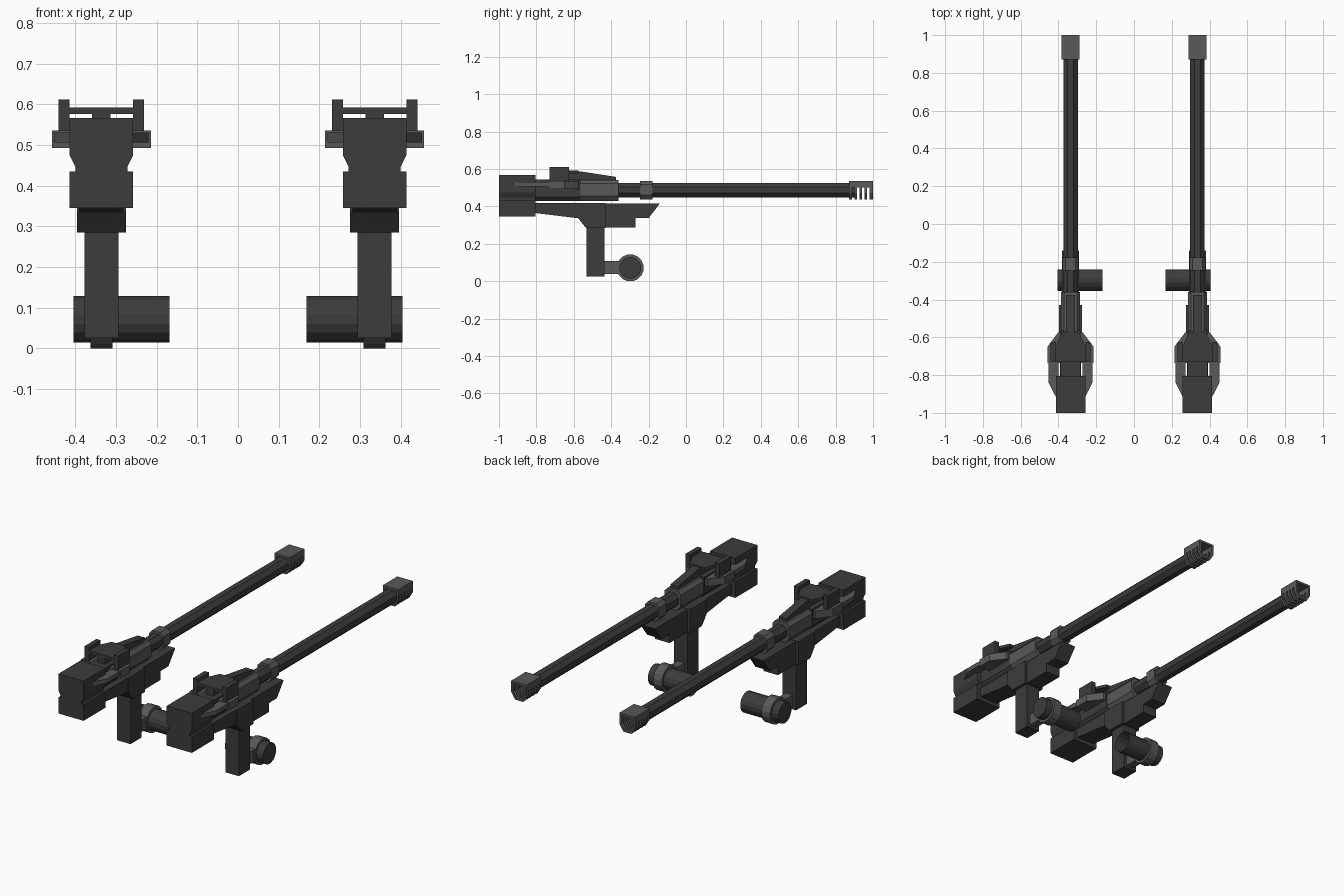
import bpy, bmesh, math

if "Cube" in bpy.data.objects:
    bpy.data.objects.remove(bpy.data.objects["Cube"])

CX = 0.336  # sideways offset of each gun from the centre


def material(name, v):
    m = bpy.data.materials.new(name)
    m.diffuse_color = (v, v, v, 1)
    m.use_nodes = True
    m.node_tree.nodes["Principled BSDF"].inputs["Base Color"].default_value = m.diffuse_color
    return m


DARK = material("dark_metal", 0.045)
LIGHT = material("worn_metal", 0.1)


def finish(name, bm, mat):
    # shift to the right-hand gun, then mirror for the left-hand one
    bmesh.ops.translate(bm, verts=bm.verts, vec=(CX, 0, 0))
    bmesh.ops.recalc_face_normals(bm, faces=bm.faces)
    me = bpy.data.meshes.new(name)
    bm.to_mesh(me)
    bm.free()
    me.materials.append(mat)
    ob = bpy.data.objects.new(name, me)
    bpy.context.collection.objects.link(ob)
    mod = ob.modifiers.new("mirror", 'MIRROR')
    mod.use_axis = (True, False, False)
    mod.use_mirror_merge = False
    return ob


PLACE = {'x': lambda a, b, t: (t, a, b),
         'y': lambda a, b, t: (a, t, b),
         'z': lambda a, b, t: (a, b, t)}


def add_prism(bm, axis, pts, t0, t1):
    lo = [bm.verts.new(PLACE[axis](a, b, t0)) for a, b in pts]
    hi = [bm.verts.new(PLACE[axis](a, b, t1)) for a, b in pts]
    bm.faces.new(lo)
    bm.faces.new(hi[::-1])
    for i in range(len(pts)):
        j = (i + 1) % len(pts)
        bm.faces.new((lo[i], lo[j], hi[j], hi[i]))


def prism(name, axis, pts, spans, mat=DARK):
    bm = bmesh.new()
    for t0, t1 in spans:
        add_prism(bm, axis, pts, t0, t1)
    return finish(name, bm, mat)


def sym(half):
    # close a half profile across the gun's own middle plane
    return half + [(-a, b) for a, b in reversed(half)]


def ngon(n, r, a0, b0, turn=0.0):
    return [(a0 + r * math.cos(turn + i * math.tau / n),
             b0 + r * math.sin(turn + i * math.tau / n)) for i in range(n)]


def rect(a0, a1, b0, b1):
    return [(a0, b0), (a1, b0), (a1, b1), (a0, b1)]


def both(name, axis, pts, t0, t1, mat=DARK):
    # one copy on each side of the gun
    bm = bmesh.new()
    for s in (1, -1):
        if axis == 'x':
            add_prism(bm, axis, pts, s * t0, s * t1)
        else:
            add_prism(bm, axis, [(s * a, b) for a, b in pts], t0, t1)
    return finish(name, bm, mat)


# rear block with a side groove
prism("rear_block", 'y', sym([(0.078, 0.345), (0.078, 0.435), (0.064, 0.435),
                              (0.064, 0.447), (0.078, 0.475), (0.078, 0.567)]),
      [(-1.0, -0.805)])

# lower receiver: rear, wide middle and front
prism("lower_rear", 'x', [(-0.81, 0.365), (-0.57, 0.336), (-0.57, 0.418), (-0.81, 0.418)],
      [(-0.055, 0.055)])
prism("lower_middle", 'x', [(-0.575, 0.335), (-0.535, 0.285), (-0.43, 0.285),
                            (-0.43, 0.418), (-0.575, 0.418)], [(-0.06, 0.06)])
prism("lower_front", 'x', [(-0.435, 0.287), (-0.27, 0.287), (-0.27, 0.337), (-0.2, 0.337),
                           (-0.14, 0.416), (-0.435, 0.416)], [(-0.045, 0.045)])

# upper receiver and barrel
prism("upper_receiver", 'y', sym([(0.035, 0.43), (0.052, 0.45), (0.052, 0.545)]),
      [(-0.81, -0.565)])
prism("barrel", 'y', ngon(8, 0.0415, 0, 0.487, math.pi / 8), [(-0.4, 0.9)])
prism("barrel_sleeve", 'y', sym([(0.03, 0.43), (0.05, 0.455), (0.05, 0.522), (0.034, 0.54)]),
      [(-0.57, -0.36)], LIGHT)
prism("barrel_collar", 'y', sym([(0.024, 0.437), (0.043, 0.46), (0.043, 0.518), (0.026, 0.537)]),
      [(-0.245, -0.178)], LIGHT)

# muzzle: roof with side walls, and open ribs beneath
prism("muzzle_roof", 'y', [(-0.048, 0.5), (-0.048, 0.537), (0.048, 0.537), (0.048, 0.5),
                           (0.036, 0.5), (0.036, 0.525), (-0.036, 0.525), (-0.036, 0.5)],
      [(0.872, 1.0)], LIGHT)
prism("muzzle_ribs", 'y', sym([(0.048, 0.5), (0.048, 0.473), (0.025, 0.437)])[::-1]
      + sym([(0.036, 0.5), (0.036, 0.477), (0.018, 0.449)]),
      [(0.872, 0.888), (0.900, 0.915), (0.927, 0.942), (0.954, 0.969), (0.982, 1.0)], LIGHT)

# side fins and brackets
both("side_fin", 'z', [(0.064, -0.92), (0.078, -0.915), (0.116, -0.84), (0.116, -0.72),
                       (0.064, -0.72)], 0.507, 0.531, LIGHT)
both("side_bracket", 'z', [(0.045, -0.735), (0.122, -0.735), (0.122, -0.65), (0.066, -0.575),
                           (0.045, -0.575)], 0.493, 0.536, LIGHT)

# top posts, cover plate and sloping rib
both("top_post", 'x', rect(-0.73, -0.625, 0.53, 0.612), 0.078, 0.105)
prism("cover_plate", 'z', sym([(0.08, -0.73), (0.08, -0.65), (0.045, -0.575)]),
      [(0.577, 0.593)])
prism("top_rib", 'x', [(-0.73, 0.54), (-0.73, 0.58), (-0.57, 0.588), (-0.375, 0.558),
                       (-0.375, 0.535)], [(-0.023, 0.023)])

# grip and its link to the cross handle
prism("grip", 'x', rect(-0.532, -0.435, 0.026, 0.29), [(-0.042, 0.042)])
prism("handle_link", 'x', rect(-0.44, -0.34, 0.04, 0.107), [(-0.022, 0.022)], LIGHT)
prism("handle_flange", 'x', ngon(16, 0.0725, -0.298, 0.0715, math.pi / 16),
      [(-0.027, 0.027)], LIGHT)

# cross handle, hollow at the inner end
bm = bmesh.new()
add_prism(bm, 'x', ngon(16, 0.058, -0.298, 0.0715, math.pi / 16), -0.168, 0.069)
bm.faces.ensure_lookup_table()
end = min(bm.faces, key=lambda f: f.calc_center_median().x)
bmesh.ops.recalc_face_normals(bm, faces=bm.faces)
bmesh.ops.inset_region(bm, faces=[end], thickness=0.008)
bmesh.ops.translate(bm, verts=end.verts, vec=(0.12, 0, 0))
finish("cross_handle", bm, DARK)
